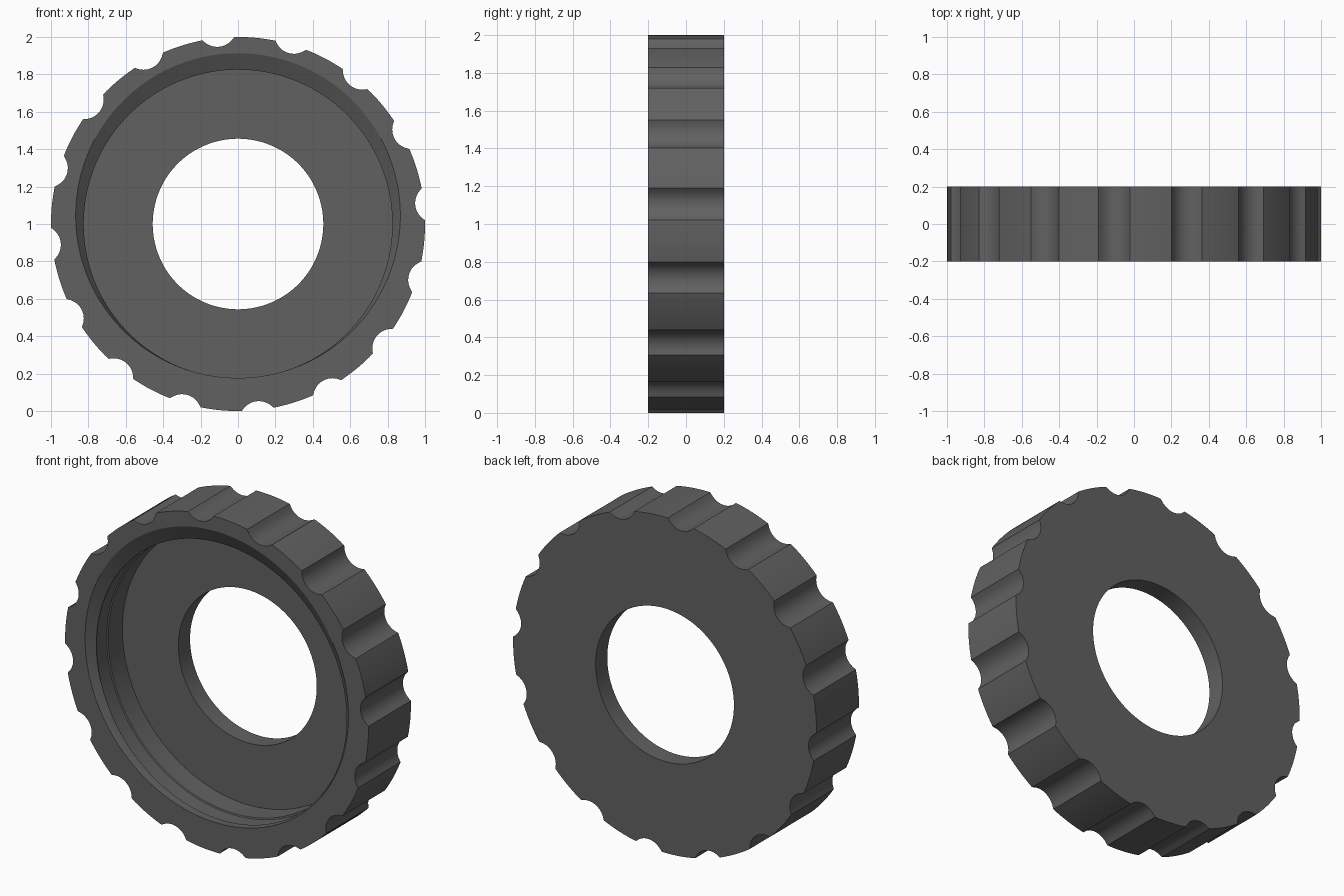
import bpy, bmesh, math

if "Cube" in bpy.data.objects:
    bpy.data.objects.remove(bpy.data.objects["Cube"])

NOTCHES = 16
OFFSET = math.radians(6.05)      # angle of the first grip notch
HALF = math.radians(4.9)         # half width of a notch
STEP = 2 * math.pi / NOTCHES
CUT_R, CUT_C = 0.104, 1.057      # notch radius and its centre distance

# Angles around the ring, with the outer radius at each one
samples = []
for n in range(NOTCHES):
    mid = OFFSET + n * STEP
    for i in range(10):          # concave notch
        t = -HALF + 2 * HALF * i / 10
        r = CUT_C * math.cos(t) - math.sqrt(CUT_R**2 - (CUT_C * math.sin(t))**2)
        samples.append((mid + t, min(r, 1.0)))
    for i in range(8):           # round land between notches
        samples.append((mid + HALF + (STEP - 2 * HALF) * i / 8, 1.0))

# Cross-section: (radius or None for the notched outline, y, upward shift)
SECTION = [
    (None, -0.20, 0), (None, 0.20, 0),        # outer grip
    (0.456, 0.20, 0), (0.456, 0.09, 0),       # centre hole
    (0.825, 0.09, 0), (0.825, -0.043, 0),     # recess floor and wall
    (0.833, -0.046, 0), (0.833, -0.145, 0),   # shallow groove
    (0.825, -0.150, 0), (0.825, -0.155, 0),   # lip
    (0.868, -0.20, 0.045),                    # off-centre countersink
]

bm = bmesh.new()
rings = []
for radius, y, lift in SECTION:
    ring = []
    for a, outer in samples:
        r = outer if radius is None else radius
        ring.append(bm.verts.new((r * math.cos(a), y, 1 + lift + r * math.sin(a))))
    rings.append(ring)

count = len(samples)
for k, ring in enumerate(rings):
    nxt = rings[(k + 1) % len(rings)]
    for i in range(count):
        j = (i + 1) % count
        bm.faces.new((ring[i], ring[j], nxt[j], nxt[i]))
bmesh.ops.recalc_face_normals(bm, faces=bm.faces)

mesh = bpy.data.meshes.new("grip_ring")
bm.to_mesh(mesh)
bm.free()

grey = bpy.data.materials.new("dark_grey")
grey.diffuse_color = (0.12, 0.12, 0.12, 1)
grey.use_nodes = True
grey.node_tree.nodes["Principled BSDF"].inputs["Base Color"].default_value = grey.diffuse_color
mesh.materials.append(grey)

ring_obj = bpy.data.objects.new("grip_ring", mesh)
bpy.context.collection.objects.link(ring_obj)
bpy.context.view_layer.objects.active = ring_obj
ring_obj.select_set(True)
bpy.ops.object.shade_smooth_by_angle(angle=math.radians(25))
